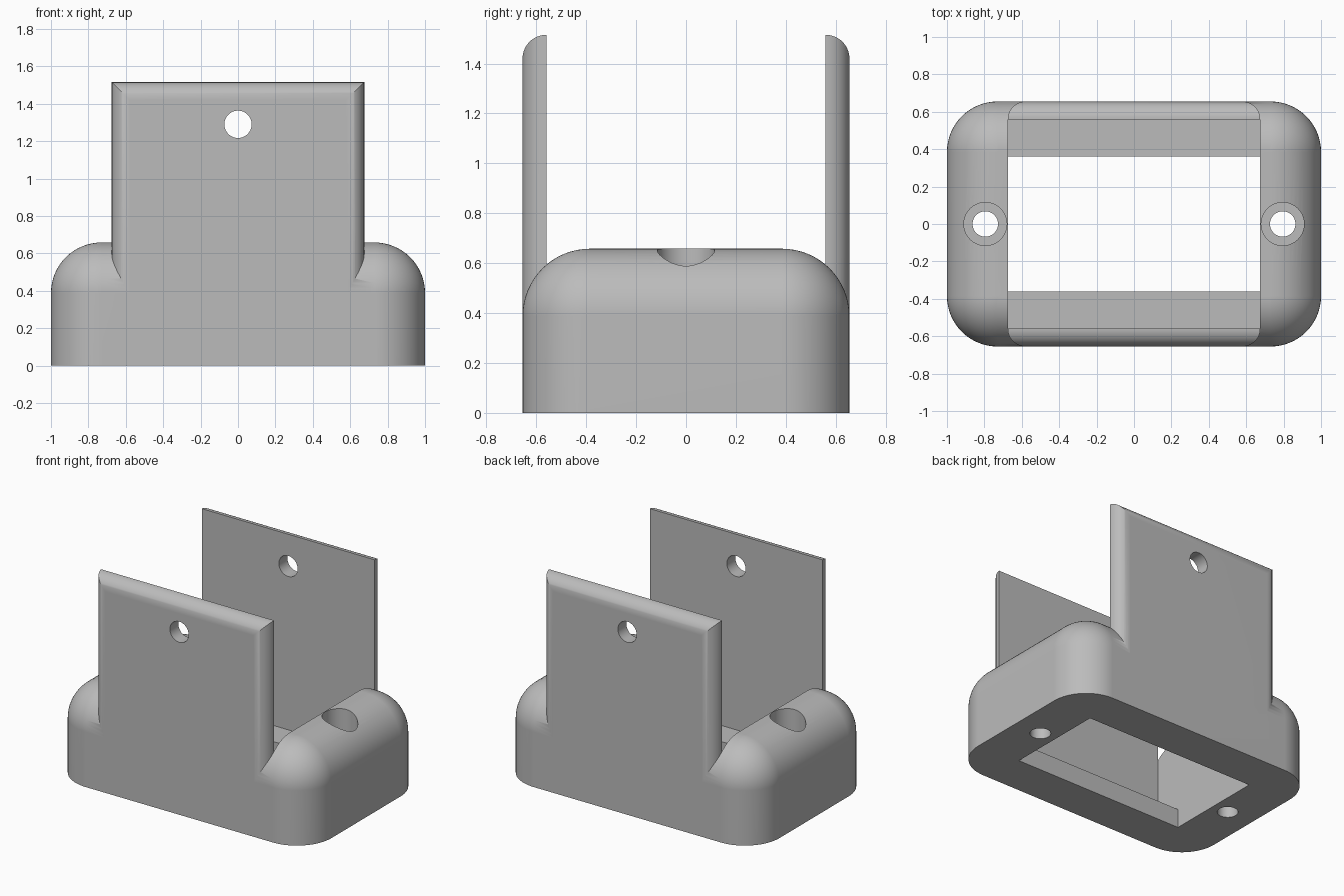
import bpy, bmesh
from math import sin, cos, pi

if "Cube" in bpy.data.objects:
    bpy.data.objects.remove(bpy.data.objects["Cube"])

HX, HY, TOP, FILLET = 1.0, 0.655, 0.658, 0.27     # base
WX, WALL_IN, WALL_TOP, WALL_R = 0.675, 0.56, 1.515, 0.095   # walls
LEDGE_Z, LEDGE_Y = 0.135, 0.36
SEG = 16

grey = bpy.data.materials.new("plain grey")
grey.use_nodes = True
GREY = (0.5, 0.5, 0.5, 1)
grey.diffuse_color = GREY
grey.node_tree.nodes["Principled BSDF"].inputs["Base Color"].default_value = GREY


def loft(name, loops):
    """Skin equal-length closed loops and cap both ends."""
    bm = bmesh.new()
    rings = [[bm.verts.new(p) for p in loop] for loop in loops]
    n = len(rings[0])
    for a, b in zip(rings, rings[1:]):
        for i in range(n):
            j = (i + 1) % n
            bm.faces.new((a[i], a[j], b[j], b[i]))
    bm.faces.new(rings[0][::-1])
    bm.faces.new(rings[-1])
    bmesh.ops.remove_doubles(bm, verts=bm.verts, dist=1e-5)
    bmesh.ops.recalc_face_normals(bm, faces=bm.faces)
    mesh = bpy.data.meshes.new(name)
    bm.to_mesh(mesh)
    bm.free()
    mesh.materials.append(grey)
    obj = bpy.data.objects.new(name, mesh)
    bpy.context.collection.objects.link(obj)
    return obj


def box(name, hx, hy, z0, z1):
    corners = ((-hx, -hy), (hx, -hy), (hx, hy), (-hx, hy))
    return loft(name, [[(x, y, z) for x, y in corners] for z in (z0, z1)])


def cylinder(name, r, location, length, along_y=False):
    bpy.ops.mesh.primitive_cylinder_add(
        vertices=48, radius=r, depth=length, location=location,
        rotation=(pi / 2 if along_y else 0, 0, 0))
    obj = bpy.context.object
    obj.name = name
    obj.data.materials.append(grey)
    return obj


def combine(target, tool, operation):
    """Apply a boolean and discard the tool."""
    mod = target.modifiers.new(operation.lower(), 'BOOLEAN')
    mod.operation, mod.solver, mod.object = operation, 'EXACT', tool
    tool.hide_render = True
    bpy.context.view_layer.objects.active = target
    bpy.ops.object.modifier_apply(modifier=mod.name)
    bpy.data.objects.remove(tool)


def rounded_outline(r, inset, z):
    """Rounded rectangle whose corner centres stay fixed."""
    cx, cy = HX - inset - r, HY - inset - r
    pts = []
    for q, (sx, sy) in enumerate(((1, 1), (-1, 1), (-1, -1), (1, -1))):
        for k in range(SEG + 1):
            a = (q + k / SEG) * pi / 2
            pts.append((sx * cx + r * cos(a), sy * cy + r * sin(a), z))
    return pts


# Base with rounded upright corners and a rounded top edge
steps = [k / SEG * pi / 2 for k in range(SEG + 1)]
base_loops = [rounded_outline(FILLET, 0, 0)]
for t in steps:
    r = FILLET * cos(t)
    base_loops.append(rounded_outline(r, FILLET - r, TOP - FILLET + FILLET * sin(t)))
holder = loft("holder_body", base_loops)

# Front and back walls, rounded on the outer top and side edges
for side in (-1, 1):
    loops = []
    for t in steps:
        inset = WALL_R * (1 - cos(t))
        y = side * (WALL_IN + (HY - WALL_IN) * sin(t))
        x, z = WX - inset, WALL_TOP - inset
        loops.append([(-x, y, 0.2), (x, y, 0.2), (x, y, z), (-x, y, z)])
    combine(holder, loft("wall", loops), 'UNION')

# Pocket between the walls and the smaller opening through the floor
combine(holder, box("pocket_cutter", WX, WALL_IN, LEDGE_Z, 2), 'DIFFERENCE')
combine(holder, box("opening_cutter", WX, LEDGE_Y, -0.5, 1), 'DIFFERENCE')

# Counterbored screw holes in both ends
for side in (-1, 1):
    x = side * 0.795
    combine(holder, cylinder("screw_cutter", 0.068, (x, 0, 0.3), 2), 'DIFFERENCE')
    combine(holder, cylinder("counterbore_cutter", 0.115, (x, 0, LEDGE_Z + 0.5), 1),
            'DIFFERENCE')

# Pin hole through both walls
combine(holder, cylinder("pin_cutter", 0.073, (0, 0, 1.29), 2, True), 'DIFFERENCE')

# Smooth rounds, crisp edges
bpy.ops.object.select_all(action='DESELECT')
holder.select_set(True)
bpy.context.view_layer.objects.active = holder
bpy.ops.object.shade_smooth_by_angle(angle=pi / 6)
weighted = holder.modifiers.new("weighted_normals", 'WEIGHTED_NORMAL')
weighted.keep_sharp = True
